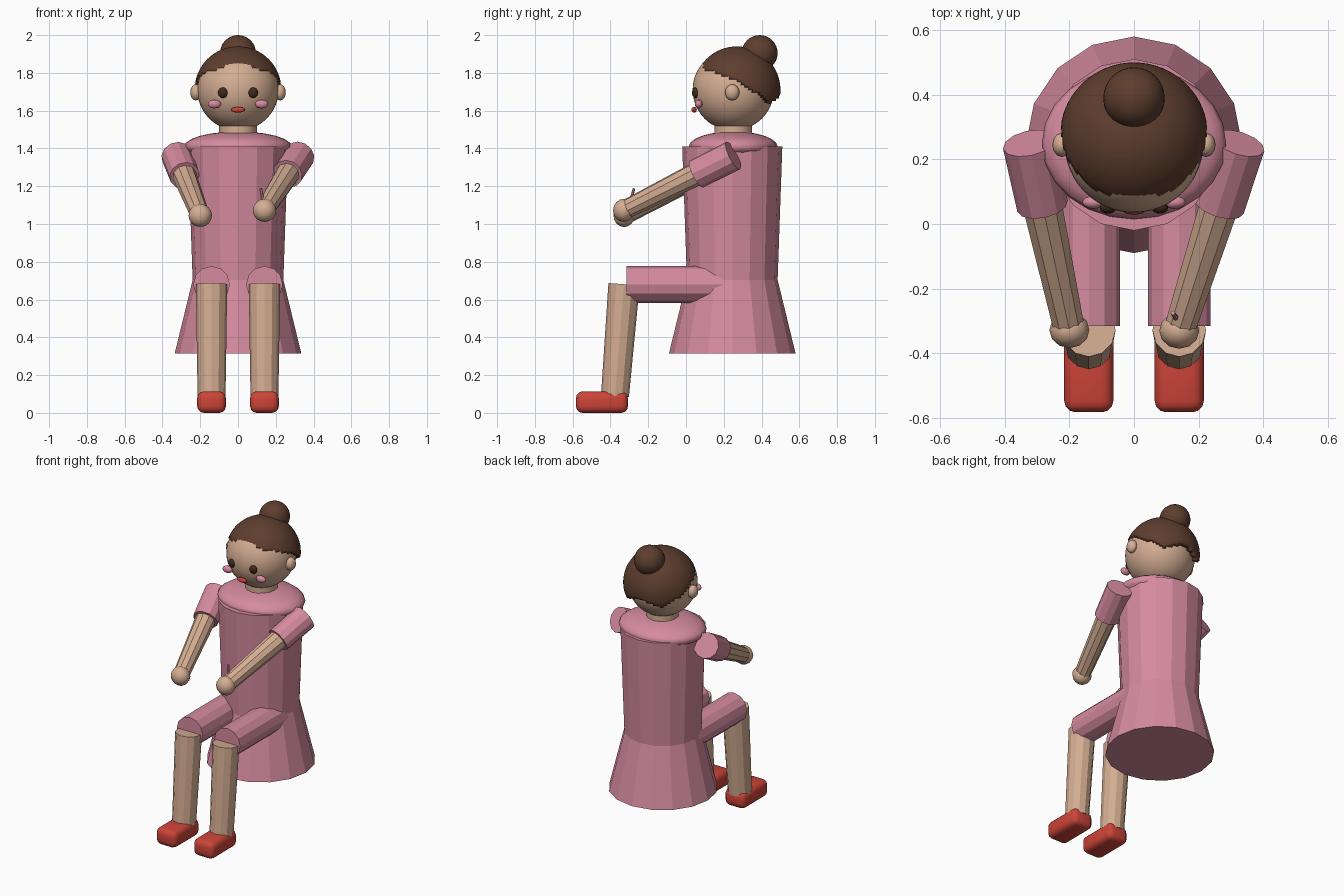
import bpy, bmesh, math
from mathutils import Vector, Matrix

cube = bpy.data.objects.get("Cube")
if cube:
    bpy.data.objects.remove(cube, do_unlink=True)


def material(name, rgb):
    m = bpy.data.materials.new(name)
    m.use_nodes = True
    m.diffuse_color = (*rgb, 1)
    m.node_tree.nodes["Principled BSDF"].inputs["Base Color"].default_value = (*rgb, 1)
    return m


PINK = material("dress_pink", (0.67, 0.26, 0.35))
SKIN = material("skin_tan", (0.66, 0.42, 0.29))
HAIR = material("hair_brown", (0.11, 0.048, 0.028))
EYE = material("eye_dark_brown", (0.05, 0.022, 0.013))
RED = material("shoe_red", (0.6, 0.058, 0.04))


def finish(name, bm, mat, smooth=None):
    bmesh.ops.recalc_face_normals(bm, faces=bm.faces)
    mesh = bpy.data.meshes.new(name)
    bm.to_mesh(mesh)
    bm.free()
    mesh.materials.append(mat)
    obj = bpy.data.objects.new(name, mesh)
    bpy.context.collection.objects.link(obj)
    if smooth:
        bpy.ops.object.select_all(action="DESELECT")
        obj.select_set(True)
        bpy.context.view_layer.objects.active = obj
        bpy.ops.object.shade_smooth_by_angle(angle=math.radians(smooth))
    return obj


def ball(name, centre, radii, mat, segs=32, rings=16, smooth=60):
    bm = bmesh.new()
    bmesh.ops.create_uvsphere(bm, u_segments=segs, v_segments=rings, radius=1)
    bmesh.ops.transform(bm, matrix=Matrix.LocRotScale(centre, None, Vector(radii)), verts=bm.verts)
    return finish(name, bm, mat, smooth)


def tube(name, a, b, ra, rb, mat, sides=12, smooth=None):
    """Capped cone from point a (radius ra) to point b (radius rb)."""
    a, b = Vector(a), Vector(b)
    d = b - a
    bm = bmesh.new()
    bmesh.ops.create_cone(bm, cap_ends=True, segments=sides, radius1=ra, radius2=rb, depth=d.length)
    turn = d.to_track_quat("Z", "Y")
    bmesh.ops.transform(bm, matrix=Matrix.LocRotScale((a + b) / 2, turn, None), verts=bm.verts)
    return finish(name, bm, mat, smooth)


# Dress
tube("skirt", (0, 0.245, 0.315), (0, 0.245, 0.705), 0.335, 0.24, PINK, 16)
tube("bodice", (0, 0.245, 0.7), (0, 0.245, 1.41), 0.24, 0.265, PINK, 16)
ball("shoulder_yoke", (0, 0.25, 1.41), (0.285, 0.235, 0.08), PINK, 24, 12)

# Head
tube("neck", (0, 0.25, 1.44), (0, 0.25, 1.54), 0.1, 0.1, SKIN, 16, 40)
ball("head", (0, 0.25, 1.71), (0.215, 0.215, 0.215), SKIN, 48, 24)
ball("hair_bun", (0, 0.39, 1.905), (0.095, 0.095, 0.095), HAIR)
ball("mouth", (0, 0.043, 1.605), (0.036, 0.014, 0.015), RED, 16, 8)


# Hair cap: sphere trimmed along a hairline that drops toward the nape
def hairline(y):
    t = y - 0.06
    return max(1.825 - 0.125 * t - 0.9 * t * t, 1.63 + 0.8 * (y - 0.44))


bm = bmesh.new()
bmesh.ops.create_uvsphere(bm, u_segments=64, v_segments=48, radius=0.23)
bmesh.ops.translate(bm, vec=(0, 0.27, 1.71), verts=bm.verts)
low = []
for f in bm.faces:
    c = f.calc_center_median()
    if c.z < hairline(c.y):
        low.append(f)
bmesh.ops.delete(bm, geom=low, context="FACES")
hair = finish("hair_cap", bm, HAIR, 60)
shell = hair.modifiers.new("thickness", "SOLIDIFY")
shell.thickness = 0.035
shell.offset = -1

# Paired parts: hands differ slightly in pose
hands = {"left": Vector((0.14, -0.33, 1.072)), "right": Vector((-0.2, -0.328, 1.045))}
for side, hand in hands.items():
    s = 1 if side == "left" else -1

    # Face details
    ball(side + "_ear", (s * 0.223, 0.245, 1.697), (0.03, 0.038, 0.043), SKIN, 12, 8)
    ball(side + "_eye", (s * 0.08, 0.05, 1.695), (0.026, 0.018, 0.028), EYE, 16, 8)
    ball(side + "_cheek", (s * 0.125, 0.067, 1.635), (0.035, 0.02, 0.023), PINK, 16, 8)

    # Arm, with a sleeve along its upper third
    shoulder = Vector((s * 0.325, 0.25, 1.362))
    cuff = shoulder.lerp(hand, 0.335)
    tube(side + "_sleeve", shoulder, cuff, 0.082, 0.08, PINK)
    tube(side + "_arm", shoulder.lerp(hand, 0.2), hand, 0.066, 0.05, SKIN, 10)
    ball(side + "_hand", hand, (0.062, 0.056, 0.061), SKIN, 12, 8)

    # Leg and shoe
    x = s * 0.14
    tube(side + "_thigh", (x, 0.2, 0.68), (x, -0.315, 0.68), 0.097, 0.097, PINK)
    tube(side + "_shin", (x, -0.328, 0.681), (x, -0.376, 0.09), 0.083, 0.074, SKIN)
    bm = bmesh.new()
    bmesh.ops.create_cube(bm, size=1)
    place = Matrix.LocRotScale((x, -0.445, 0.057), None, Vector((0.152, 0.275, 0.114)))
    bmesh.ops.transform(bm, matrix=place, verts=bm.verts)
    bmesh.ops.bevel(bm, geom=bm.edges[:], offset=0.035, segments=3, profile=0.5, affect="EDGES")
    finish(side + "_shoe", bm, RED, 40)

# Slim stick held in the left hand
tube("held_stick", (0.136, -0.3, 1.1), (0.12, -0.275, 1.188), 0.009, 0.007, PINK, 8, 40)
